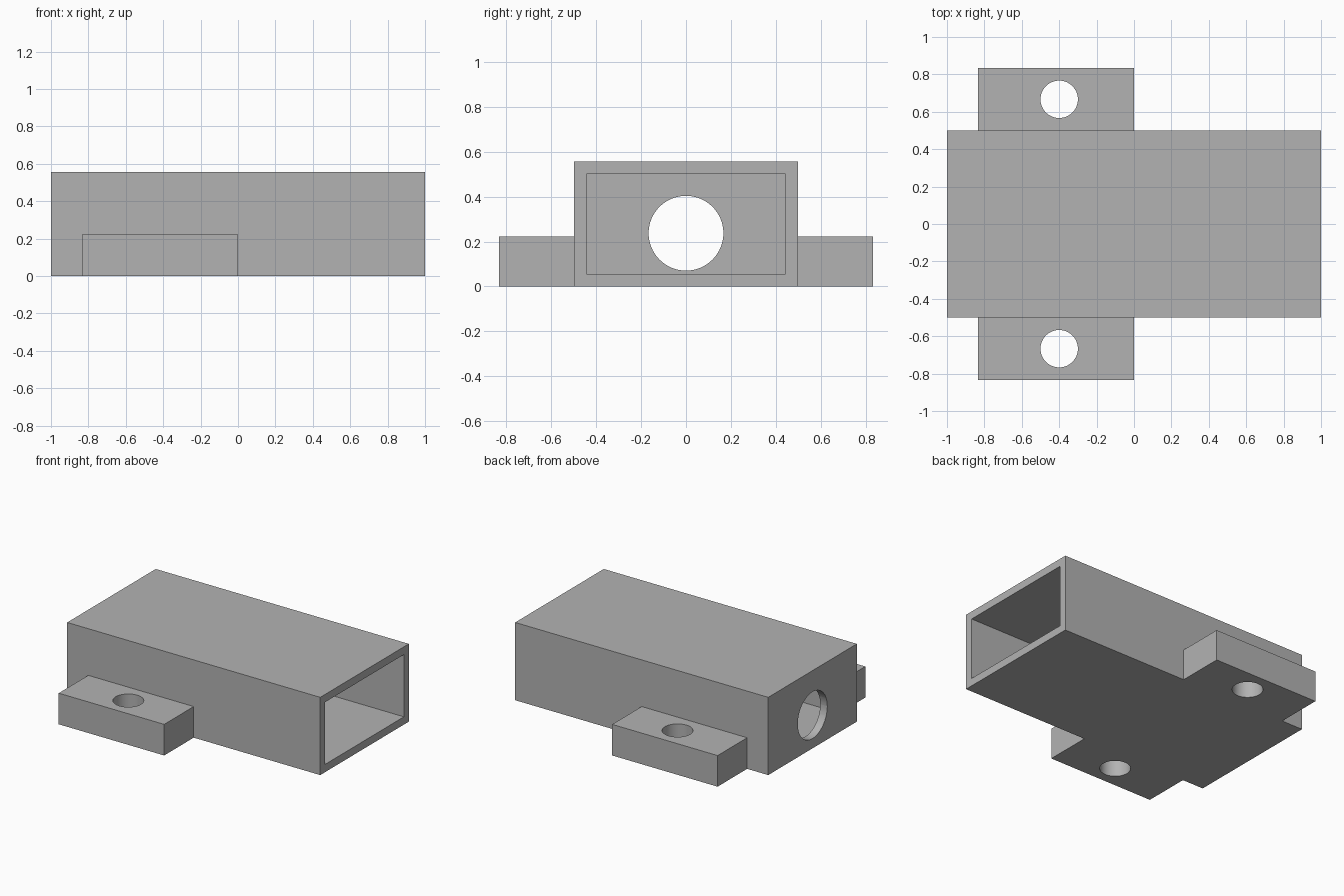
import bpy
import math

cube = bpy.data.objects.get("Cube")
if cube:
    bpy.data.objects.remove(cube, do_unlink=True)

U = 1 / 18                      # wall thickness, the module of all sizes
LENGTH, WIDTH, HEIGHT = 36 * U, 18 * U, 10 * U

grey = bpy.data.materials.new("plain grey")
grey.use_nodes = True
grey.diffuse_color = (0.45, 0.45, 0.45, 1)
grey.node_tree.nodes["Principled BSDF"].inputs["Base Color"].default_value = (0.45, 0.45, 0.45, 1)


def box(name, low, high):
    """Box between two opposite corners."""
    centre = [(a + b) / 2 for a, b in zip(low, high)]
    bpy.ops.mesh.primitive_cube_add(size=1, location=centre)
    ob = bpy.context.object
    ob.name = name
    ob.scale = [b - a for a, b in zip(low, high)]
    bpy.ops.object.transform_apply(location=True, rotation=False, scale=True)
    ob.data.materials.append(grey)
    return ob


def rod(name, centre, radius, depth, rotation=(0, 0, 0)):
    bpy.ops.mesh.primitive_cylinder_add(vertices=64, radius=radius, depth=depth,
                                        location=centre, rotation=rotation)
    ob = bpy.context.object
    ob.name = name
    ob.data.materials.append(grey)
    return ob


def cut(target, cutter):
    """Subtract the cutter, then remove it."""
    mod = target.modifiers.new("cut", 'BOOLEAN')
    mod.operation = 'DIFFERENCE'
    mod.solver = 'EXACT'
    mod.object = cutter
    bpy.ops.object.select_all(action='DESELECT')
    target.select_set(True)
    bpy.context.view_layer.objects.active = target
    bpy.ops.object.modifier_apply(modifier=mod.name)
    bpy.data.objects.remove(cutter, do_unlink=True)
    bpy.ops.object.shade_smooth_by_angle(angle=math.radians(30))


# Hollow housing, open at the right-hand end of x
housing = box("housing", (-LENGTH / 2, -WIDTH / 2, 0), (LENGTH / 2, WIDTH / 2, HEIGHT))
cut(housing, box("cavity_cutter", (-LENGTH / 2 + U, -WIDTH / 2 + U, U),
                 (LENGTH / 2 + U, WIDTH / 2 - U, HEIGHT - U)))

# Round opening in the closed end wall
cut(housing, rod("opening_cutter", (-LENGTH / 2, 0, 0.237), 3 * U, 4 * U,
                 (0, math.pi / 2, 0)))

# Mounting tabs with screw holes on both sides
for side, name in ((-1, "front_mounting_tab"), (1, "back_mounting_tab")):
    ys = sorted((side * 9 * U, side * 15 * U))
    tab = box(name, (-15 * U, ys[0], 0), (0, ys[1], 4 * U))
    cut(tab, rod("screw_hole_cutter", (-0.4, side * 12 * U, 2 * U), 0.1, 8 * U))
